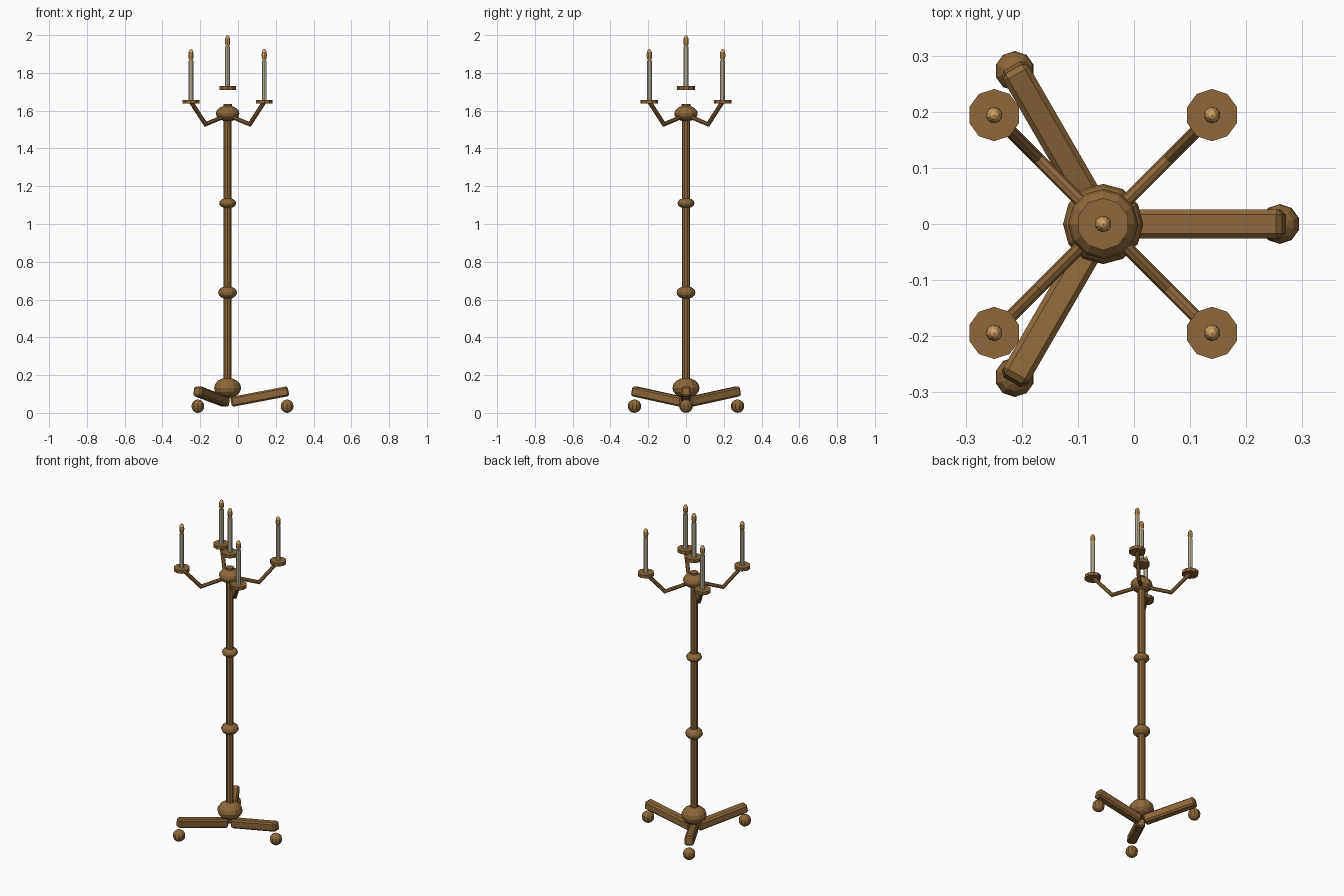
import bpy, bmesh, math
from mathutils import Vector, Matrix

if "Cube" in bpy.data.objects:
    bpy.data.objects.remove(bpy.data.objects["Cube"])

AXIS_X = -0.055  # the tripod is lopsided, so the pole sits left of centre


def material(name, rgb):
    m = bpy.data.materials.new(name)
    m.diffuse_color = (*rgb, 1)
    m.use_nodes = True
    m.node_tree.nodes["Principled BSDF"].inputs["Base Color"].default_value = m.diffuse_color
    return m


BROWN = material("aged brass", (0.262, 0.137, 0.044))
WAX = material("cream wax", (0.70, 0.64, 0.46))
FLAME = material("amber flame", (0.68, 0.39, 0.14))


def finish(bm, name, mat):
    me = bpy.data.meshes.new(name)
    bm.to_mesh(me)
    bm.free()
    me.materials.append(mat)
    ob = bpy.data.objects.new(name, me)
    ob.location.x = AXIS_X
    bpy.context.collection.objects.link(ob)
    return ob


def polar(r, angle, z):
    return Vector((r * math.cos(angle), r * math.sin(angle), z))


def rod(name, a, b, radius, sides, mat):
    """Prism running from point a to point b."""
    bm = bmesh.new()
    d = b - a
    turn = Vector((0, 0, 1)).rotation_difference(d).to_matrix().to_4x4()
    bmesh.ops.create_cone(bm, cap_ends=True, segments=sides, radius1=radius, radius2=radius,
                          depth=d.length, matrix=Matrix.Translation((a + b) / 2) @ turn)
    return finish(bm, name, mat)


def ball(name, centre, radius, half_height, mat, segments=12, rings=8):
    bm = bmesh.new()
    bmesh.ops.create_uvsphere(bm, u_segments=segments, v_segments=rings, radius=1,
                              matrix=Matrix.Translation(centre)
                              @ Matrix.Diagonal((radius, radius, half_height, 1)))
    return finish(bm, name, mat)


def candle(name, foot):
    """Drip plate, candle and flame; foot is the centre of the plate."""
    up = Vector((0, 0, 1))
    rod(name + "_plate", foot - up * 0.01, foot + up * 0.01, 0.0465, 10, BROWN)
    rod(name + "_wax", foot + up * 0.01, foot + up * 0.219, 0.0135, 10, WAX)
    ball(name + "_flame", foot + up * 0.247, 0.0148, 0.033, FLAME, 10, 6)


# Pole with its turned knobs
rod("pole", Vector((0, 0, 0.09)), Vector((0, 0, 1.59)), 0.022, 10, BROWN)
rod("pole_cap", Vector((0, 0, 1.59)), Vector((0, 0, 1.635)), 0.024, 10, BROWN)
for name, z, r, h in (("base_knob", 0.132, 0.0715, 0.054), ("lower_knob", 0.637, 0.05, 0.034),
                      ("upper_knob", 1.11, 0.045, 0.028), ("top_knob", 1.585, 0.0625, 0.042)):
    ball(name, Vector((0, 0, z)), r, h, BROWN)

# Three bevelled legs rising outward, each on a ball foot
for i in range(3):
    angle = math.radians(120 * i)
    length, slope = 0.31, math.atan2(0.058, 0.305)
    bm = bmesh.new()
    bmesh.ops.create_cube(bm, size=1, matrix=Matrix.Diagonal((length, 0.052, 0.053, 1)))
    bmesh.ops.bevel(bm, geom=bm.edges[:], offset=0.009, segments=1, affect='EDGES')
    bm.transform(Matrix.Rotation(angle, 4, 'Z') @ Matrix.Translation((0.17, 0, 0.0865))
                 @ Matrix.Rotation(-slope, 4, 'Y'))
    finish(bm, f"leg_{i + 1}", BROWN)
    ball(f"ball_foot_{i + 1}", polar(0.315, angle, 0.0355), 0.0355, 0.0355, BROWN, 10, 8)

# Four bent arms carrying candles, plus the middle candle
for i in range(4):
    angle = math.radians(45 + 90 * i)
    elbow = polar(0.165, angle, 1.528)
    plate = polar(0.2745, angle, 1.647)
    rod(f"inner_arm_{i + 1}", polar(0.02, angle, 1.571), elbow, 0.0115, 8, BROWN)
    rod(f"outer_arm_{i + 1}", elbow + polar(-0.004, angle, -0.005), plate, 0.0115, 8, BROWN)
    candle(f"arm_candle_{i + 1}", plate)
candle("centre_candle", Vector((0, 0, 1.72)))
